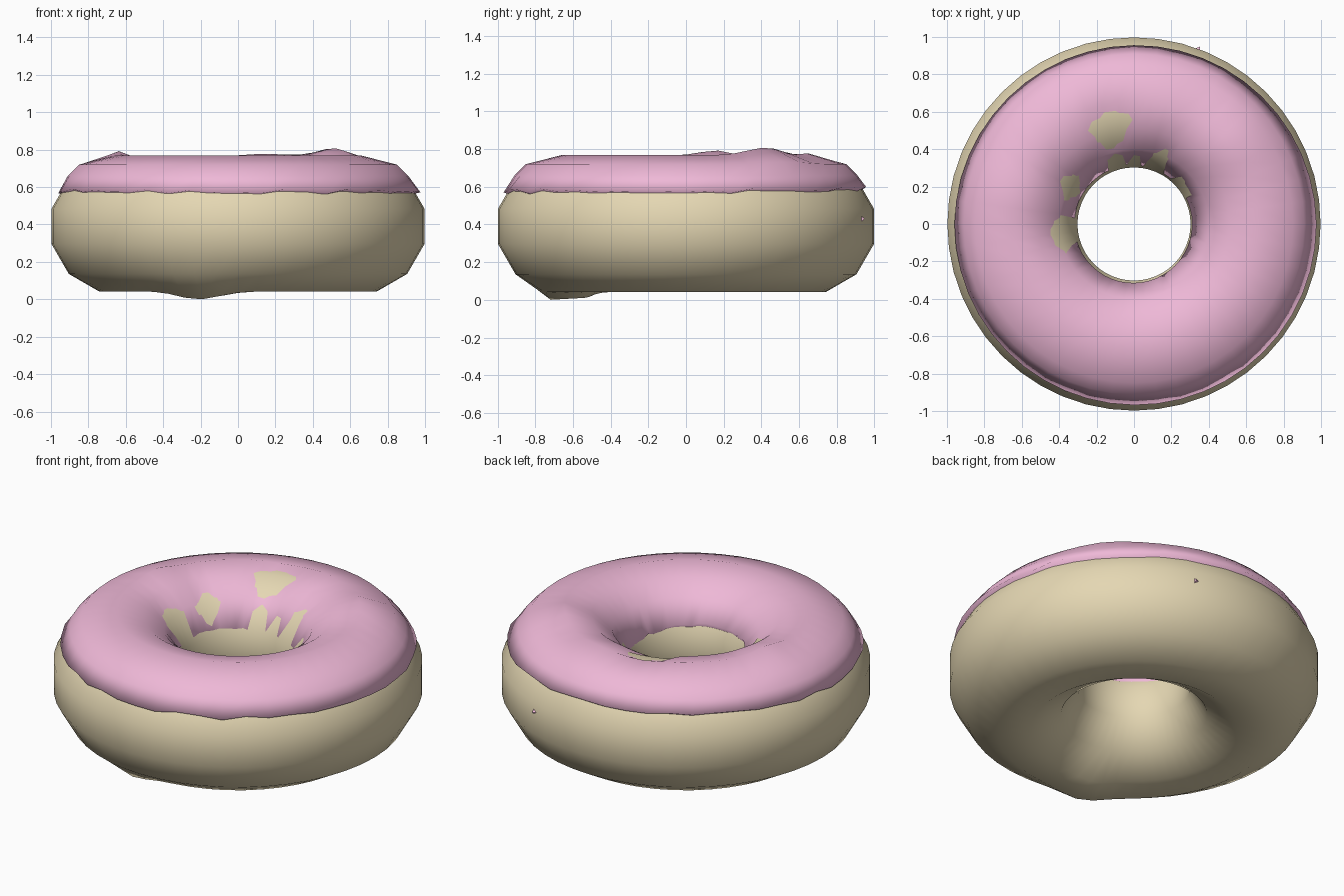
import bpy, bmesh, math, random

if "Cube" in bpy.data.objects:
    bpy.data.objects.remove(bpy.data.objects["Cube"])

random.seed(4)


def material(name, rgb):
    m = bpy.data.materials.new(name)
    m.diffuse_color = (*rgb, 1)
    m.use_nodes = True
    m.node_tree.nodes["Principled BSDF"].inputs["Base Color"].default_value = m.diffuse_color
    return m


def gauss(x, y, cx, cy, width):
    return math.exp(-((x - cx) ** 2 + (y - cy) ** 2) / width ** 2)


def ring_mesh(name, profile, segments, deform, mat):
    """Revolve a closed (radius, z) profile about z, with a deform per point."""
    bm = bmesh.new()
    rings = []
    for s in range(segments):
        a = 2 * math.pi * s / segments
        ring = []
        for k, (r, z) in enumerate(profile):
            ring.append(bm.verts.new(deform(k, a, r, z)))
        rings.append(ring)
    n = len(profile)
    for s in range(segments):
        p, q = rings[s], rings[(s + 1) % segments]
        for k in range(n):
            bm.faces.new((p[k], q[k], q[(k + 1) % n], p[(k + 1) % n]))
    bmesh.ops.recalc_face_normals(bm, faces=bm.faces[:])
    for f in bm.faces:
        f.smooth = True
    me = bpy.data.meshes.new(name)
    bm.to_mesh(me)
    bm.free()
    me.materials.append(mat)
    ob = bpy.data.objects.new(name, me)
    bpy.context.collection.objects.link(ob)
    return ob


dough = material("dough", (0.78, 0.68, 0.45))
pink = material("pink_icing", (0.86, 0.48, 0.68))

# Dough: twelve-sided ring with one small lump underneath
body_profile = [(0.65 + 0.36 * math.cos(math.radians(15 + 30 * i)),
                 0.39 + 0.36 * math.sin(math.radians(15 + 30 * i))) for i in range(12)]


def body_deform(k, a, r, z):
    x, y = r * math.cos(a), r * math.sin(a)
    if z < 0.1:
        z -= 0.055 * gauss(x, y, -0.19, -0.64, 0.15)
        z = max(z, 0.0)
    return x, y, z


ring_mesh("dough_ring", body_profile, 48, body_deform, dough)

# Icing: thin uneven shell whose two rims tuck into the dough
icing_profile = [(0.88, 0.55), (0.968, 0.578), (0.91, 0.66), (0.85, 0.72), (0.66, 0.768),
                 (0.51, 0.735), (0.40, 0.662), (0.315, 0.525), (0.37, 0.46)]
bumps = [(0.52, 0.43, 0.16, 0.04), (-0.64, 0.15, 0.1, 0.025), (0.15, 0.65, 0.12, 0.01),
         (-0.13, 0.51, 0.09, -0.06), (-0.34, 0.20, 0.06, -0.04),
         (-0.34, -0.05, 0.09, -0.05), (0.15, 0.38, 0.04, -0.03)]


def icing_deform(k, a, r, z):
    if k == 1:
        # outer rim sits tighter at the back and left
        r += 0.008 * math.cos(a) - 0.012 * max(0, math.sin(a))
        z += 0.012 * max(0, math.sin(a)) + random.uniform(-0.012, 0.012)
    elif k == 7:
        z += 0.03 * math.sin(a + 0.6) * -1 + random.uniform(-0.01, 0.01)
        r -= 0.004 * math.cos(a)
    x, y = r * math.cos(a), r * math.sin(a)
    if 3 <= k <= 7:
        z += sum(h * gauss(x, y, cx, cy, w) for cx, cy, w, h in bumps)
    return x, y, z


ring_mesh("icing", icing_profile, 48, icing_deform, pink)

# Tip of an icing drip poking out of the dough at the back
bpy.ops.mesh.primitive_cone_add(vertices=3, radius1=0.04, radius2=0, depth=0.04,
                                location=(0.345, 0.93, 0.43),
                                rotation=(0, math.radians(90), math.radians(70)))
drip = bpy.context.object
drip.name = "icing_drip_tip"
drip.data.materials.append(pink)
